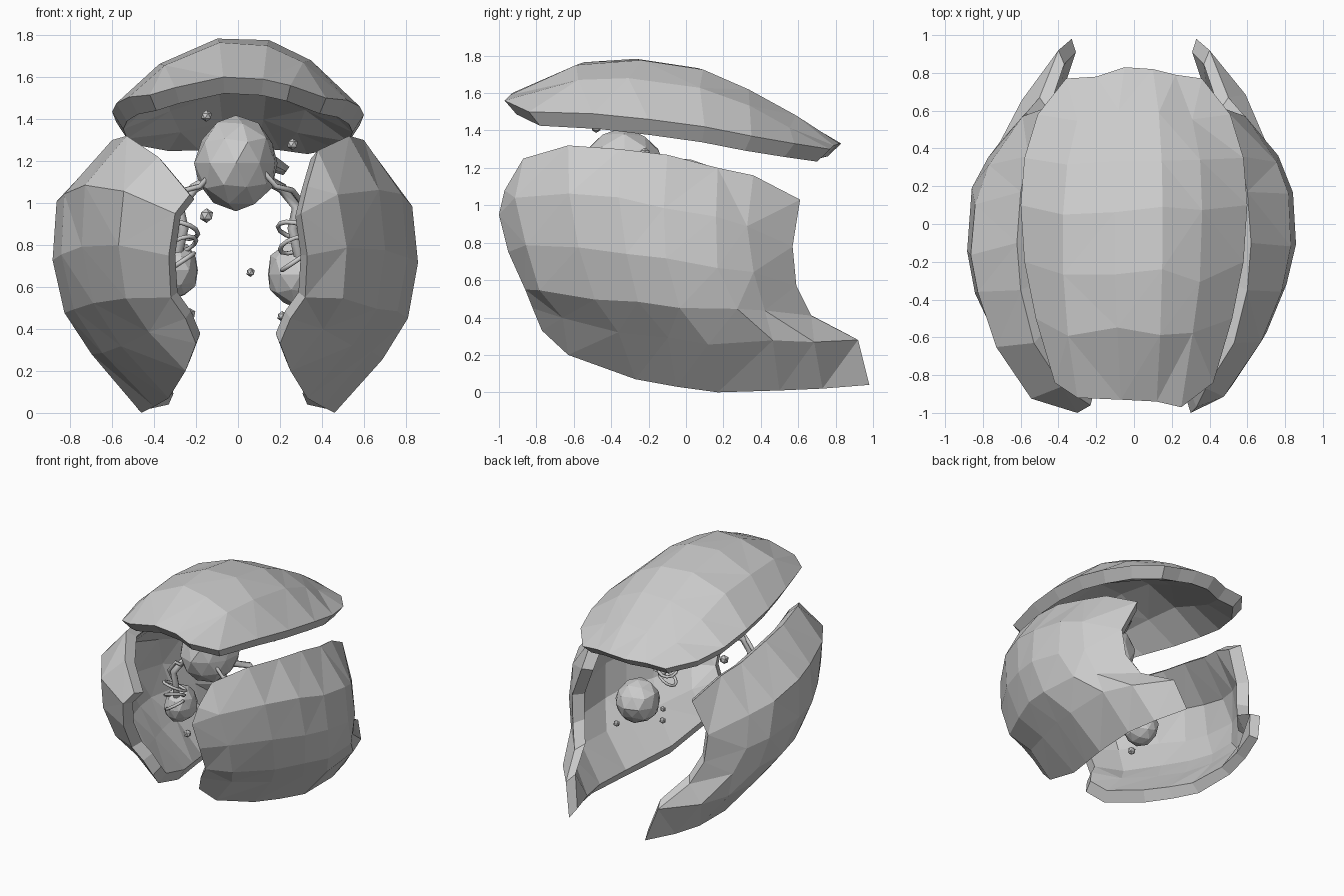
import bpy, bmesh, math, random
from mathutils import Vector, Matrix

if "Cube" in bpy.data.objects:
    bpy.data.objects.remove(bpy.data.objects["Cube"])

random.seed(4)
grey = bpy.data.materials.new("grey")
grey.diffuse_color = (0.6, 0.6, 0.6, 1)
grey.use_nodes = True
grey.node_tree.nodes["Principled BSDF"].inputs["Base Color"].default_value = grey.diffuse_color


def finish(name, bm):
    mesh = bpy.data.meshes.new(name)
    bm.to_mesh(mesh)
    bm.free()
    mesh.materials.append(grey)
    ob = bpy.data.objects.new(name, mesh)
    bpy.context.collection.objects.link(ob)
    return ob


def sample(line, t):
    """Point at fraction t along a list of points."""
    f = t * (len(line) - 1)
    i = min(int(f), len(line) - 2)
    return Vector(line[i]).lerp(Vector(line[i + 1]), f - i)


def arch(t, power):
    return max(0, math.sin(math.pi * t)) ** power


def shell(name, a, b, start, end, bulge, nu, nv, inward, thick, flip=1):
    """Curved patch between four edges, bulged outwards and thickened."""
    bm = bmesh.new()
    grid = []
    for i in range(nu + 1):
        u, row = i / nu, []
        for j in range(nv + 1):
            v = j / nv
            p = sample(a, u).lerp(sample(b, u), v) + sample(start, v).lerp(sample(end, v), u)
            p -= Vector(a[0]).lerp(Vector(a[-1]), u).lerp(Vector(b[0]).lerp(Vector(b[-1]), u), v)
            p += bulge(u, v)
            if 0 < i < nu and 0 < j < nv:
                p += Vector((0, random.uniform(-.03, .03), random.uniform(-.012, .012)))
            p.x *= flip
            row.append(p)
        grid.append(row)
    centre = Vector((inward[0] * flip, inward[1], inward[2]))
    outer = [[bm.verts.new(p) for p in r] for r in grid]
    inner = [[bm.verts.new(p + (centre - p).normalized() * thick) for p in r] for r in grid]

    def quad(*vs):
        bm.faces.new(vs)
    for i in range(nu):
        for j in range(nv):
            for g in (outer, inner):
                quad(g[i][j], g[i + 1][j], g[i + 1][j + 1], g[i][j + 1])
    # rim joining the two skins
    for i in range(nu):
        for j in (0, nv):
            quad(outer[i][j], outer[i + 1][j], inner[i + 1][j], inner[i][j])
    for j in range(nv):
        for i in (0, nu):
            quad(outer[i][j], outer[i][j + 1], inner[i][j + 1], inner[i][j])
    bmesh.ops.triangulate(bm, faces=bm.faces[:], quad_method='SHORT_EDGE')
    bmesh.ops.recalc_face_normals(bm, faces=bm.faces[:])
    return finish(name, bm)


# side shells, the left one with a lower front corner
top = [(.33, -.97, 1.08), (.38, -.87, 1.25), (.53, -.63, 1.32), (.6, -.35, 1.3),
       (.62, -.1, 1.27), (.6, .17, 1.2), (.56, .36, 1.16), (.48, .61, 1.03)]
bottom = [(.2, -.77, .33), (.25, -.63, .2), (.33, -.27, .07), (.4, -.05, .03),
          (.46, .17, 0), (.47, .5, .01), (.42, .73, .02), (.33, .98, .04)]
front = [top[0], (.3, -1, .95), (.33, -.95, .75), (.32, -.86, .55), (.25, -.82, .45), bottom[0]]
back = [top[-1], (.59, .57, .78), (.57, .59, .57), (.5, .67, .41), (.4, .92, .28), bottom[-1]]
left_top = [(.23, -.96, 1.04), (.38, -.86, 1.22)] + top[2:]
left_front = [left_top[0]] + front[1:]


def side_bulge(u, v):
    return Vector((.2 * arch(u, .55) * arch(v, .35), 0, 0))


for label, s, t, f in (("right", 1, top, front), ("left", -1, left_top, left_front)):
    shell(label + "_shell", t, bottom, f, back, side_bulge, 7, 5, (0, -.05, .8), .09, s)

# top shell
edge_r = [(.42, -.84, 1.5), (.52, -.5, 1.49), (.58, -.2, 1.46), (.6, .1, 1.42),
          (.58, .35, 1.37), (.51, .58, 1.33), (.36, .77, 1.3)]
edge_l = [(-x, y, z + .015) for x, y, z in edge_r]
cap_front = [edge_l[0], (-.3, -.92, 1.55), (-.07, -.93, 1.6), (.12, -.94, 1.59), (.25, -.97, 1.56), edge_r[0]]
cap_back = [edge_l[-1], (-.2, .78, 1.32), (-.05, .83, 1.33), (.1, .82, 1.33), (.22, .79, 1.32), edge_r[-1]]


def cap_bulge(u, v):
    return Vector((0, 0, .27 * arch(u ** .75, 1) * arch(v, .8)))


shell("top_shell", edge_l, edge_r, cap_front, cap_back, cap_bulge, 6, 5, (0, -.05, .5), .1)


def blob(name, loc, size, rot=(0, 0), sub=2, noise=0.0):
    bm = bmesh.new()
    bmesh.ops.create_icosphere(bm, subdivisions=sub, radius=1)
    for v in bm.verts:
        v.co *= 1 + random.uniform(-noise, noise)
    bm.transform(Matrix.Translation(loc) @ Matrix.Rotation(rot[1], 4, 'Z')
                 @ Matrix.Rotation(rot[0], 4, 'X') @ Matrix.Diagonal((*size, 1)))
    return finish(name, bm)


def tube(name, points, r, closed=False):
    curve = bpy.data.curves.new(name, 'CURVE')
    curve.dimensions = '3D'
    curve.bevel_depth, curve.bevel_resolution, curve.use_fill_caps = r, 1, True
    sp = curve.splines.new('POLY')
    sp.points.add(len(points) - 1)
    for p, q in zip(sp.points, points):
        p.co = (*q, 1)
    sp.use_cyclic_u = closed
    curve.materials.append(grey)
    bpy.context.collection.objects.link(bpy.data.objects.new(name, curve))


# round core with a tapering tail
blob("core", (-.01, -.33, 1.19), (.2, .23, .22), (0, 0), 2, .05)
blob("core_tail", (.14, .02, 1.2), (.05, .28, .045), (-.2, -.4), 1)

# pods, one on each side
blob("right_pod", (.3, .17, .66), (.165, .165, .165), (0, 0), 2, .05)
blob("left_pod", (-.3, -.28, .68), (.11, .14, .14), (0, 0), 2, .05)

# coiled tubes and the arms that tie them to the core
for label, s, y0 in (("right", 1, -.16), ("left", -1, -.4)):
    for k, (z, r) in enumerate(((.72, .06), (.8, .07), (.87, .08))):
        ring = [(s * .27 + r * math.cos(a), y0 + r * math.sin(a), z + .04 * math.cos(a + k))
                for a in (i * math.tau / 12 for i in range(12))]
        tube(f"{label}_coil_{k}", ring, .011, True)
    tube(label + "_arm", [(s * .12, -.3, 1.12), (s * .21, y0, 1.07), (s * .28, y0, .98),
                          (s * .26, y0, .88), (s * .29, y0 + .05, .75)], .025)
    tube(label + "_strand", [(s * .12, -.45, 1.15), (s * .18, -.45, 1.08), (s * .26, -.4, 1.06),
                             (s * .32, y0, .98), (s * .31, y0 + .1, .8)], .014)

# loose beads
beads = [(-.15, -.48, 1.415, .028), (.26, -.22, 1.28, .028), (-.15, -.26, .94, .035),
         (-.23, -.3, .47, .03), (.06, .2, .67, .022), (.21, -.01, .46, .025), (.4, .29, .5, .025)]
for i, (x, y, z, r) in enumerate(beads):
    blob(f"bead_{i}", (x, y, z), (r, r, r), (0, 0), 1)
